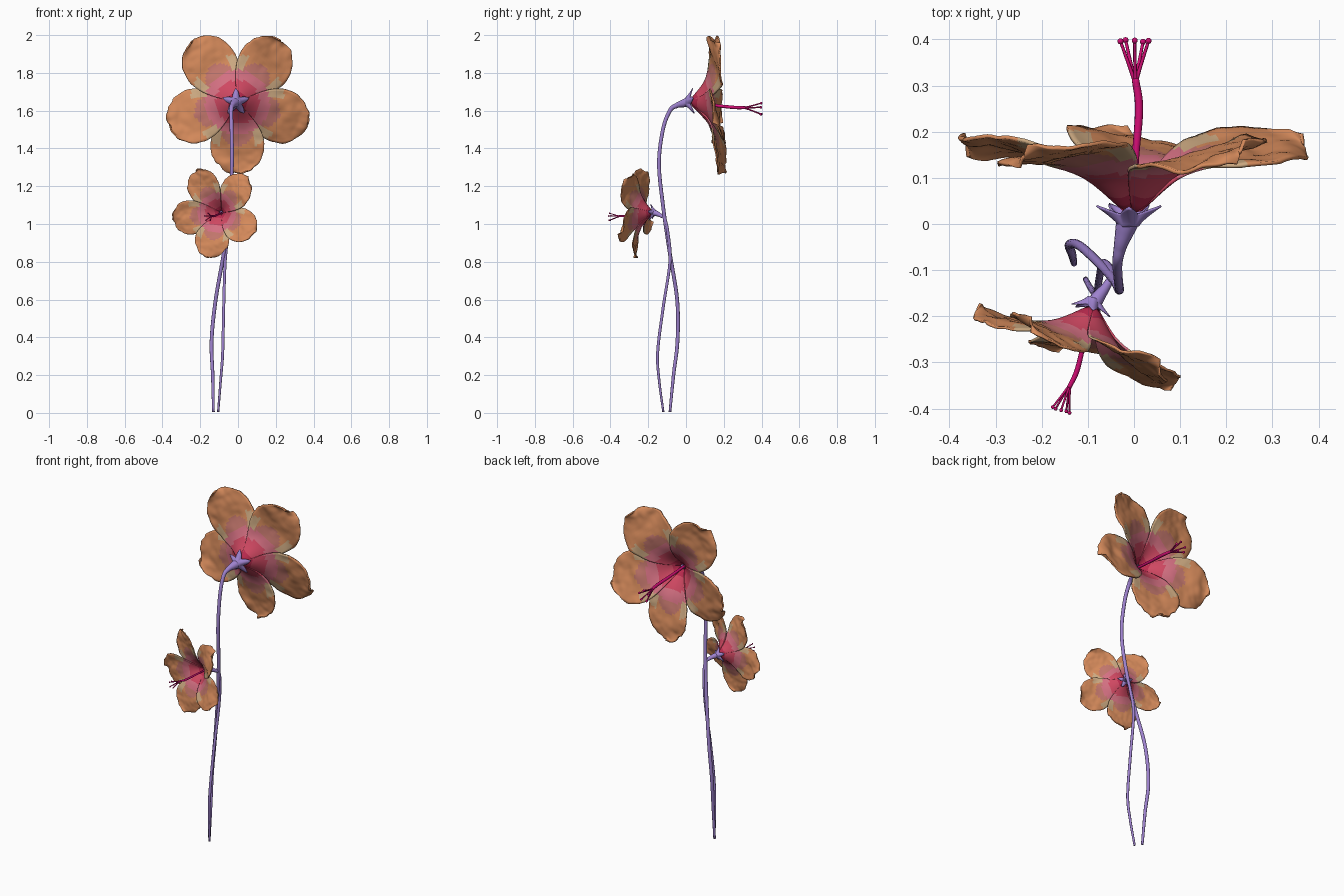
import bpy, bmesh, math, random
from mathutils import Vector, noise

if "Cube" in bpy.data.objects:
    bpy.data.objects.remove(bpy.data.objects["Cube"])

random.seed(4)


def mat(name, r, g, b):
    lin = [(c / 255 / 12.92) if c < 11 else ((c / 255 + 0.055) / 1.055) ** 2.4 for c in (r, g, b)]
    m = bpy.data.materials.new(name)
    m.diffuse_color = (*lin, 1)
    m.use_nodes = True
    m.node_tree.nodes["Principled BSDF"].inputs["Base Color"].default_value = m.diffuse_color
    return m


ORANGE = mat("burnt orange", 213, 138, 91)
TAN = mat("pale tan", 205, 170, 130)
MAUVE = mat("dusky mauve", 194, 118, 108)
PINK = mat("soft pink", 212, 112, 130)
ROSE = mat("rose red", 208, 72, 98)
DEEP = mat("deep crimson", 186, 42, 78)
PURPLE = mat("stem purple", 158, 130, 206)
MAGENTA = mat("magenta", 208, 12, 115)


def finish(bm, name, mats, recalc=True):
    if recalc:
        bmesh.ops.recalc_face_normals(bm, faces=bm.faces)
    me = bpy.data.meshes.new(name)
    bm.to_mesh(me)
    bm.free()
    for m in mats:
        me.materials.append(m)
    for p in me.polygons:
        p.use_smooth = True
    ob = bpy.data.objects.new(name, me)
    bpy.context.collection.objects.link(ob)
    return ob


def smooth_path(pts, n=8):
    """Catmull-Rom through (x, y, z, radius) points"""
    p = [Vector(q) for q in pts]
    p = [2 * p[0] - p[1]] + p + [2 * p[-1] - p[-2]]
    out = []
    for i in range(1, len(p) - 2):
        a, b, c, d = p[i - 1:i + 3]
        for k in range(n):
            t = k / n
            out.append(0.5 * (2 * b + (c - a) * t + (2 * a - 5 * b + 4 * c - d) * t * t
                              + (3 * b - a - 3 * c + d) * t ** 3))
    return out + [p[-2]]


def tube(bm, pts, sides=10, n=8):
    path = smooth_path(pts, n)
    rings, u = [], None
    for i, q in enumerate(path):
        t = (path[min(i + 1, len(path) - 1)] - path[max(i - 1, 0)]).to_3d().normalized()
        if u is None:
            u = t.orthogonal()
        u = (u - t * u.dot(t)).normalized()
        w = t.cross(u)
        rings.append([bm.verts.new(q.to_3d() + q[3] * (u * math.cos(a) + w * math.sin(a)))
                      for a in (2 * math.pi * k / sides for k in range(sides))])
    for r0, r1 in zip(rings, rings[1:]):
        for k in range(sides):
            j = (k + 1) % sides
            bm.faces.new((r0[k], r0[j], r1[j], r1[k]))
    bm.faces.new(rings[0])
    bm.faces.new(rings[-1])


def flower(label, base, U, N, scale, first_angle, seed):
    base, U, N, V = Vector(base), Vector(U).normalized(), Vector(N).normalized(), Vector((0, 0, 1))

    def P(a, b, h):
        return base + scale * (a * U + b * V + h * N)

    # petals: funnel near the middle, twisted wrinkled lobes outside
    NS, NV = 36, 22
    for k in range(5):
        ang = math.radians(first_angle + 72 * k)
        ca, sa = math.cos(ang), math.sin(ang)
        length = 1.04 if sa > 0.5 else 0.97 if sa < -0.8 else 1.0
        lean = random.uniform(-0.01, 0.01)
        bm = bmesh.new()
        grid, info = [], {}
        for i in range(NS + 1):
            s = 0.015 + 0.370 * math.sin(i / NS * math.pi / 2)
            if s < 0.235:
                w = 0.143 * math.sin(math.pi / 2 * s / 0.235)
            else:
                w = 0.143 * math.sqrt(max(0.0004, 1 - ((s - 0.235) / 0.1505) ** 2))
            row = []
            for j in range(NV + 1):
                v = 2 * j / NV - 1
                x, y = s * length, w * v
                rho = math.hypot(x, y)
                out = min(1, max(0, (rho - 0.1) / 0.17))
                edge = max(abs(v) ** 4, (s / 0.385) ** 8) * out
                q = Vector((x * 11 + 9 * k, y * 11, seed))
                h = 0.02 + 0.152 * (1 - math.exp(-(rho / 0.115) ** 1.35))
                h += -0.006 * v * min(1, rho / 0.1) - 0.021 * v * out + lean * out
                h += 0.014 * out * noise.noise(q) + 0.005 * out * noise.noise(q * 2.7)
                f = 1 + 0.035 * edge * noise.noise(q * 2.4 + Vector((3, 1, 5)))
                a, b = (x * ca - y * sa) * f, (x * sa + y * ca) * f
                h -= 0.06 * b
                vert = bm.verts.new(P(a, b, h))
                info[vert] = (rho, v)
                row.append(vert)
            grid.append(row)
        for r0, r1 in zip(grid, grid[1:]):
            for j in range(NV):
                fc = bm.faces.new((r0[j], r0[j + 1], r1[j + 1], r1[j]))
                rho = sum(info[t][0] for t in fc.verts) / 4
                v = abs(sum(info[t][1] for t in fc.verts) / 4)
                # colour bands by distance from the flower centre
                if rho < 0.05:
                    c = 5
                elif rho < 0.115:
                    c = 4
                elif rho < 0.17:
                    c = 3
                elif rho < 0.235 - 0.12 * v * v and v < 0.6:
                    c = 2
                elif rho < 0.25 and v > 0.68:
                    c = 1
                else:
                    c = 0
                fc.material_index = c
        ob = finish(bm, f"{label}_petal_{k + 1}", (ORANGE, TAN, MAUVE, PINK, ROSE, DEEP))
        sol = ob.modifiers.new("thickness", "SOLIDIFY")
        sol.thickness = 0.008 * scale
        sol.offset = 0

    # calyx: small cup opening into five pointed sepals
    bm = bmesh.new()
    SEG, rings = 50, []
    for i in range(9):
        t = i / 8
        ring = []
        for k in range(SEG):
            th = 2 * math.pi * k / SEG
            d = abs(((k / 10 + 0.5) % 1) - 0.5) * 2
            tip = (1 - d) ** 1.3
            r = 0.022 + t * 0.011 + tip * 0.042 * t ** 1.3
            h = -0.005 + t * (0.028 + 0.016 * tip)
            a = th + math.radians(first_angle + 36)
            ring.append(bm.verts.new(P(r * math.cos(a) - 0.008, r * math.sin(a), h - 0.06 * r * math.sin(a))))
        rings.append(ring)
    for r0, r1 in zip(rings, rings[1:]):
        for k in range(SEG):
            j = (k + 1) % SEG
            bm.faces.new((r0[k], r0[j], r1[j], r1[k]))
    bm.faces.new(rings[0])
    ob = finish(bm, f"{label}_calyx", (PURPLE,))
    ob.modifiers.new("thickness", "SOLIDIFY").thickness = 0.004 * scale

    # pistil: column, five filaments and round tips
    bm = bmesh.new()

    def T(a, b, h, r):
        return (*P(a, b - 0.07 * min(h, 0.25), h), r * scale)

    tube(bm, [T(0, 0, 0.02, 0.007), T(0.006, -0.006, 0.14, 0.008), T(0.014, -0.01, 0.25, 0.009),
              T(0.006, -0.012, 0.315, 0.008)])
    for k in range(5):
        a = 2 * math.pi * k / 5 + 0.3
        ex, ey = 0.004 + 0.032 * math.cos(a), -0.02 + 0.032 * math.sin(a)
        eh = 0.397 + 0.004 * math.sin(3 * k)
        tube(bm, [T(0.006, -0.012, 0.305, 0.005),
                  T(0.005 + 0.012 * math.cos(a), -0.015 + 0.011 * math.sin(a), 0.34, 0.004),
                  T(ex, ey, eh, 0.0035)], 7, 5)
        s = bmesh.ops.create_uvsphere(bm, u_segments=10, v_segments=7, radius=0.0068 * scale)
        bmesh.ops.translate(bm, verts=s["verts"], vec=T(ex, ey, eh, 0)[:3])
    finish(bm, f"{label}_pistil", (MAGENTA,))


flower("large_flower", (-0.003, 0.0, 1.645), (1, 0, 0), (0, 1, 0), 1.0, 270, 1.3)
flower("small_flower", (-0.083, -0.165, 1.06), (0.95, -0.31, 0), (-0.31, -0.95, 0), 0.63, 262, 7.7)

# stems
bm = bmesh.new()
tube(bm, [(-0.13, -0.085, 0.005, 0.007), (-0.134, -0.066, 0.2, 0.009), (-0.14, -0.045, 0.38, 0.010),
          (-0.118, -0.047, 0.6, 0.010), (-0.073, -0.088, 0.86, 0.010), (-0.043, -0.122, 1.1, 0.010),
          (-0.032, -0.143, 1.32, 0.010), (-0.034, -0.122, 1.5, 0.010), (-0.036, -0.085, 1.6, 0.011),
          (-0.030, -0.05, 1.627, 0.014), (-0.020, -0.015, 1.638, 0.021), (-0.011, 0.015, 1.645, 0.027)], 14)
finish(bm, "large_stem", (PURPLE,))
bm = bmesh.new()
tube(bm, [(-0.105, -0.12, 0.005, 0.006), (-0.092, -0.142, 0.17, 0.007), (-0.081, -0.15, 0.32, 0.008),
          (-0.076, -0.122, 0.55, 0.008), (-0.068, -0.085, 0.8, 0.008), (-0.052, -0.095, 0.95, 0.008),
          (-0.048, -0.112, 1.025, 0.008), (-0.06, -0.135, 1.045, 0.010), (-0.075, -0.155, 1.055, 0.014),
          (-0.088, -0.174, 1.06, 0.017)], 12)
finish(bm, "small_stem", (PURPLE,))
